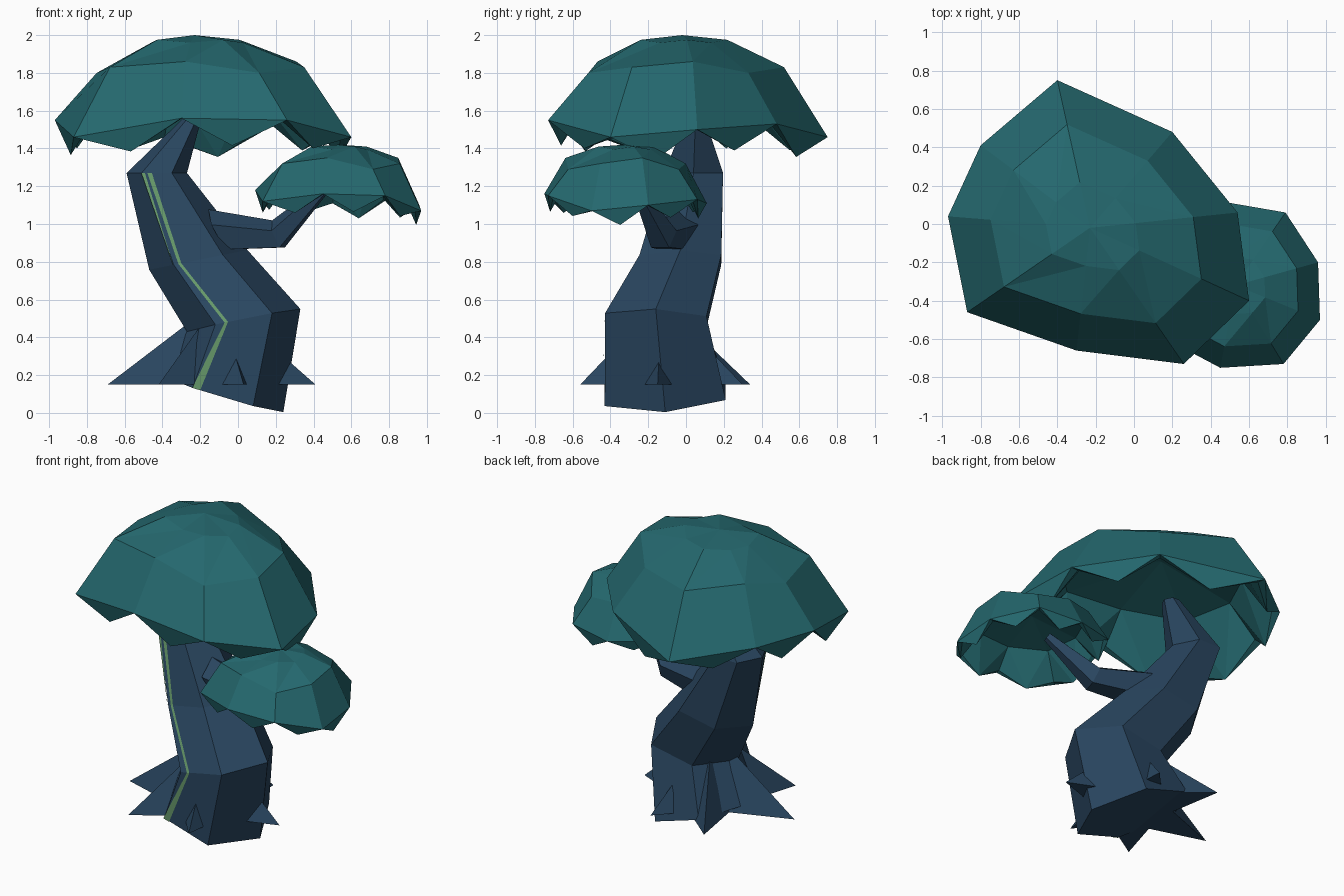
import bpy
from mathutils import Vector
from math import cos, sin, tau

if "Cube" in bpy.data.objects:
    bpy.data.objects.remove(bpy.data.objects["Cube"])


def material(name, color):
    m = bpy.data.materials.new(name)
    m.diffuse_color = (*color, 1)
    m.use_nodes = True
    m.node_tree.nodes["Principled BSDF"].inputs["Base Color"].default_value = m.diffuse_color
    return m


BARK = material("bark", (0.022, 0.06, 0.115))
LEAF = material("leaf", (0.018, 0.14, 0.158))
MOSS = material("moss", (0.13, 0.31, 0.14))


def build(name, verts, faces, mat):
    me = bpy.data.meshes.new(name)
    me.from_pydata([tuple(v) for v in verts], [], faces)
    me.materials.append(mat)
    ob = bpy.data.objects.new(name, me)
    bpy.context.collection.objects.link(ob)
    return ob


def loft(name, rings, mat):
    n = len(rings[0])
    faces = [(k * n + i, k * n + (i + 1) % n, (k + 1) * n + (i + 1) % n, (k + 1) * n + i)
             for k in range(len(rings) - 1) for i in range(n)]
    last = (len(rings) - 1) * n
    faces += [tuple(reversed(range(n))), tuple(range(last, last + n))]
    return build(name, sum(rings, []), faces, mat)


# Trunk: leaning six-sided rings (centre, x radius, y radius, z slope along x and y)
def hexagon(c, rx, ry, sx, sy):
    return [Vector((c[0] + rx * cos(a), c[1] + ry * sin(a),
                    c[2] + sx * rx * cos(a) + sy * ry * sin(a)))
            for a in (tau * i / 6 for i in range(6))]


trunk_rings = [hexagon(*r) for r in (
    ((-0.08, -0.11, 0.10), 0.32, 0.37, -0.30, 0.05),
    ((0.03, -0.16, 0.49), 0.30, 0.31, 0.20, -0.03),
    ((-0.21, -0.03, 0.81), 0.26, 0.25, 0.20, 0.0),
    ((-0.43, 0.04, 1.27), 0.16, 0.18, 0.0, 0.0),
    ((-0.245, 0.05, 1.555), 0.05, 0.06, 0.0, 0.0))]
loft("trunk", trunk_rings, BARK)

# Moss stripe hugging the front left ridge of the trunk
out = Vector((-0.002, -0.006, 0))
for name, spans in (("moss_stripe", ((0.0, 0.13), (0.17, 0.23), (0.1, 0.16), (0.2, 0.35))),
                    ("moss_stripe_thin", (None, None, (-0.02, -0.01), (0.0, 0.12)))):
    pts = []
    for ring, span in zip(trunk_rings, spans):
        if span:
            for t in span:
                pts.append(ring[4].lerp(ring[5] if t >= 0 else ring[3], abs(t)) + out)
    build(name, pts, [(2 * k, 2 * k + 1, 2 * k + 3, 2 * k + 2) for k in range(len(pts) // 2 - 1)], MOSS)

# Side branch: five-sided tube bent up under the small canopy
branch_rings = []
for c, d, r in (((-0.10, -0.06, 0.96), (1, -0.2, 0.5), 0.13),
                ((0.21, -0.13, 0.94), (1, -0.3, 0.4), 0.085),
                ((0.46, -0.26, 1.19), (1, -0.4, 0.8), 0.03)):
    d = Vector(d).normalized()
    side = Vector((0, 0, 1)).cross(d).normalized()
    up = d.cross(side)
    branch_rings.append([Vector(c) + r * (side * cos(a) + up * sin(a))
                         for a in (tau * (i + 0.25) / 5 for i in range(5))])
loft("branch", branch_rings, BARK)

# Roots: flat-bottomed spikes radiating from inside the trunk
heart = Vector((-0.1, -0.13, 0.15))
tips = ((0.41, -0.15), (0.03, -0.56), (-0.42, -0.55),
        (-0.69, -0.15), (-0.37, 0.34), (0.05, 0.30))
for i, (x, y) in enumerate(tips):
    tip = Vector((x, y, 0.15))
    side = (tip - heart).cross(Vector((0, 0, 1))).normalized() * 0.2
    build(f"root_{i + 1}", [tip, heart + side, heart - side, heart + Vector((0, 0, 0.45))],
          [(0, 1, 3), (0, 3, 2), (0, 2, 1), (1, 2, 3)], BARK)


# Canopy: faceted dome over a rim, ragged hanging skirt, hollow underside
def canopy(name, rim, centre, mid, upper, top, drop, hollow, lip):
    rim = [Vector(p) for p in rim]
    n = len(rim)
    c = Vector(centre)

    def inset(p, s, z):
        return Vector((c.x + (p.x - c.x) * s, c.y + (p.y - c.y) * s, z))

    edge = [(rim[i] + rim[(i + 1) % n]) / 2 for i in range(n)]
    low = [1.0, 0.9, 1.0, 0.75]
    rings = [rim,
             [inset(p, mid[0], mid[1] + 0.03 * (i % 3 - 1)) for i, p in enumerate(rim)],
             [inset(p, upper[0], upper[1] + 0.015 * (i % 2)) for i, p in enumerate(rim)],
             [inset(p, 0.95, p.z - drop * low[i % 4]) for i, p in enumerate(edge)],
             [inset(p, 0.93, p.z) for p in rim],
             [inset(p, 0.68, lip) for p in rim]]
    verts = sum(rings, []) + [Vector((c.x, c.y, top)), Vector((c.x, c.y, hollow))]
    faces = []
    for i in range(n):
        j = (i + 1) % n
        r, m, u, d, k, h = [b * n + i for b in range(6)]
        r2, m2, u2, d2, k2, h2 = [b * n + j for b in range(6)]
        faces += [(r, r2, m2, m), (m, m2, u2), (m, u2, u), (u, u2, 6 * n),
                  (r, d, r2), (r2, d, k2), (r, k, d),
                  (k, h, d), (d, h, h2), (d, h2, k2), (h, 6 * n + 1, h2)]
    build(name, verts, faces, LEAF)


canopy("large_canopy",
       [(-0.97, 0.04, 1.55), (-0.87, -0.46, 1.46), (-0.30, -0.66, 1.56), (0.26, -0.73, 1.55),
        (0.60, -0.40, 1.46), (0.54, 0.06, 1.50), (0.20, 0.48, 1.53), (-0.40, 0.75, 1.46),
        (-0.80, 0.41, 1.53)],
       (-0.23, -0.02, 0), (0.70, 1.83), (0.31, 1.96), 2.0, 0.14, 1.86, 1.74)
canopy("small_canopy",
       [(0.09, -0.25, 1.18), (0.13, -0.58, 1.12), (0.45, -0.75, 1.16), (0.78, -0.73, 1.15),
        (0.97, -0.50, 1.07), (0.96, -0.20, 1.10), (0.79, 0.06, 1.13), (0.50, 0.11, 1.11),
        (0.20, 0.00, 1.15)],
       (0.53, -0.32, 0), (0.74, 1.32), (0.35, 1.395), 1.42, 0.09, 1.33, 1.27)
